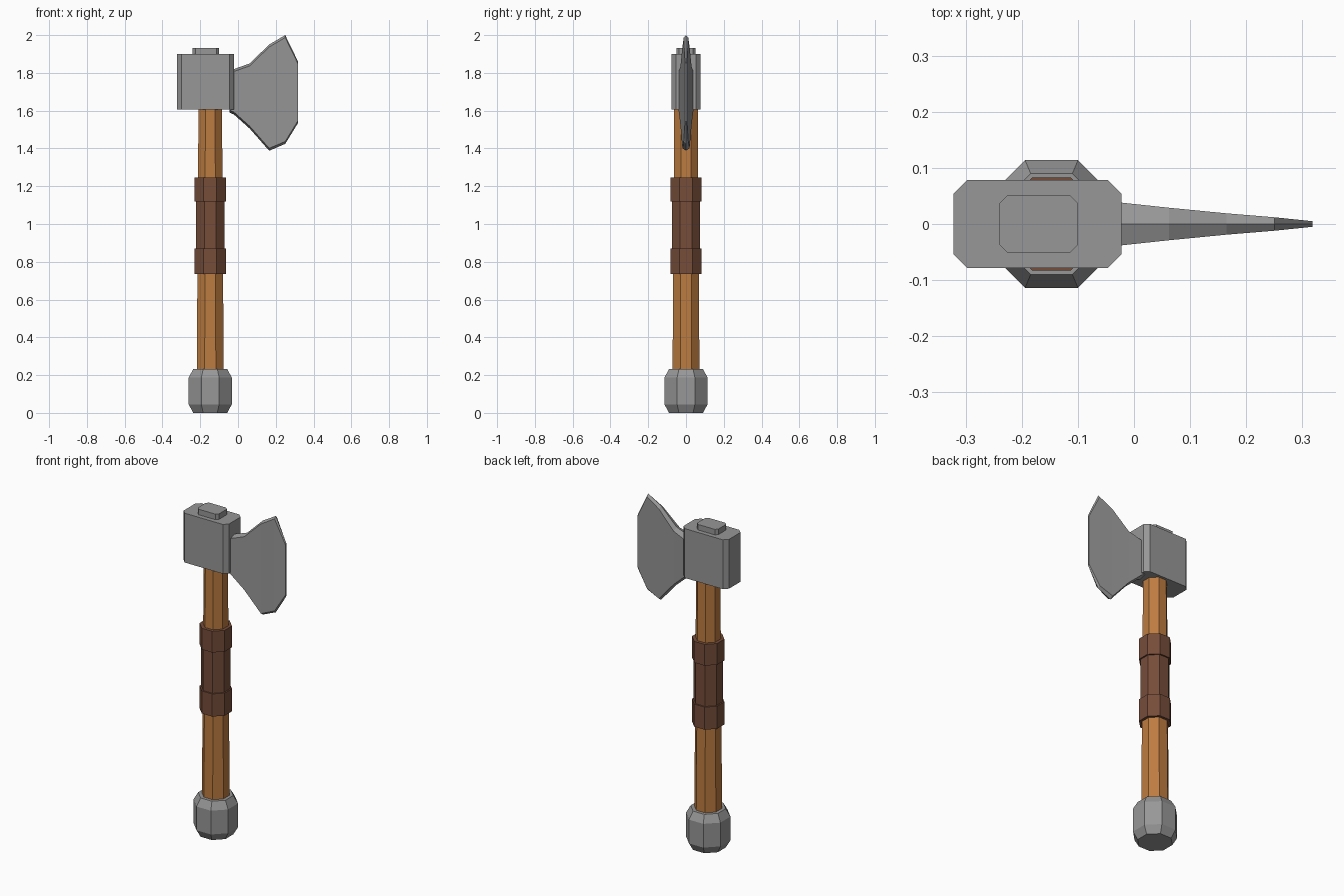
import bpy, bmesh
from math import cos, sin, pi

cube = bpy.data.objects.get("Cube")
if cube:
    bpy.data.objects.remove(cube)

AXIS_X = -0.147  # centre line of the haft


def material(name, rgb):
    m = bpy.data.materials.new(name)
    m.use_nodes = True
    m.diffuse_color = (*rgb, 1)
    m.node_tree.nodes["Principled BSDF"].inputs["Base Color"].default_value = (*rgb, 1)
    return m


steel = material("grey steel", (0.31, 0.31, 0.31))
wood = material("warm wood", (0.51, 0.20, 0.052))
leather = material("brown leather", (0.18, 0.074, 0.042))


def loft(name, rings, mat):
    """Join equal-sized rings of points with quads and cap both ends."""
    bm = bmesh.new()
    loops = [[bm.verts.new(p) for p in ring] for ring in rings]
    for a, b in zip(loops, loops[1:]):
        for i in range(len(a)):
            j = (i + 1) % len(a)
            bm.faces.new((a[i], a[j], b[j], b[i]))
    bm.faces.new(loops[0])
    bm.faces.new(loops[-1])
    bmesh.ops.recalc_face_normals(bm, faces=bm.faces)
    mesh = bpy.data.meshes.new(name)
    bm.to_mesh(mesh)
    bm.free()
    mesh.materials.append(mat)
    obj = bpy.data.objects.new(name, mesh)
    bpy.context.collection.objects.link(obj)
    return obj


def octagon_part(name, profile, mat):
    """Eight-sided column from (distance to flat side, height) pairs."""
    rings = []
    for apothem, z in profile:
        r = apothem / cos(pi / 8)
        rings.append([(AXIS_X + r * cos((k + 0.5) * pi / 4),
                       r * sin((k + 0.5) * pi / 4), z) for k in range(8)])
    return loft(name, rings, mat)


def chamfered_block(name, cx, hx, hy, cut, z0, z1, mat):
    """Box with its four upright edges cut off."""
    outline = [(hx, hy - cut), (hx - cut, hy), (cut - hx, hy), (-hx, hy - cut),
               (-hx, cut - hy), (cut - hx, -hy), (hx - cut, -hy), (hx, cut - hy)]
    return loft(name, [[(cx + x, y, z) for x, y in outline] for z in (z0, z1)], mat)


# Haft, pommel and grip
octagon_part("handle", [(0.072, 0.1), (0.062, 1.65)], wood)
octagon_part("pommel", [(0.09, 0), (0.114, 0.045), (0.114, 0.187), (0.09, 0.232)], steel)
octagon_part("grip_wrap", [(0.075, 0.8), (0.075, 1.18)], leather)
for name, z0, z1 in (("lower_grip_band", 0.735, 0.87), ("upper_grip_band", 1.118, 1.245)):
    octagon_part(name, [(0.083, z0), (0.083, z1)], leather)

# Head block and the cap on top of it
chamfered_block("axe_head", -0.172, 0.15, 0.078, 0.024, 1.605, 1.9, steel)
chamfered_block("head_cap", -0.17, 0.07, 0.051, 0.014, 1.89, 1.933, steel)

# Blade: six-sided sections (x, half thickness, bottom, top), ridged above and below
EDGE = 0.013
sections = [(-0.045, 0.04, 1.59, 1.81), (-0.022, 0.038, 1.58, 1.82),
            (0.062, 0.029, 1.505, 1.85), (0.165, 0.019, 1.388, 1.95),
            (0.25, 0.012, 1.424, 2.0), (0.318, 0.005, 1.535, 1.86)]
loft("blade", [[(x, 0, top), (x, t, top - EDGE), (x, t, low + EDGE),
                (x, 0, low), (x, -t, low + EDGE), (x, -t, top - EDGE)]
               for x, t, low, top in sections], steel)
